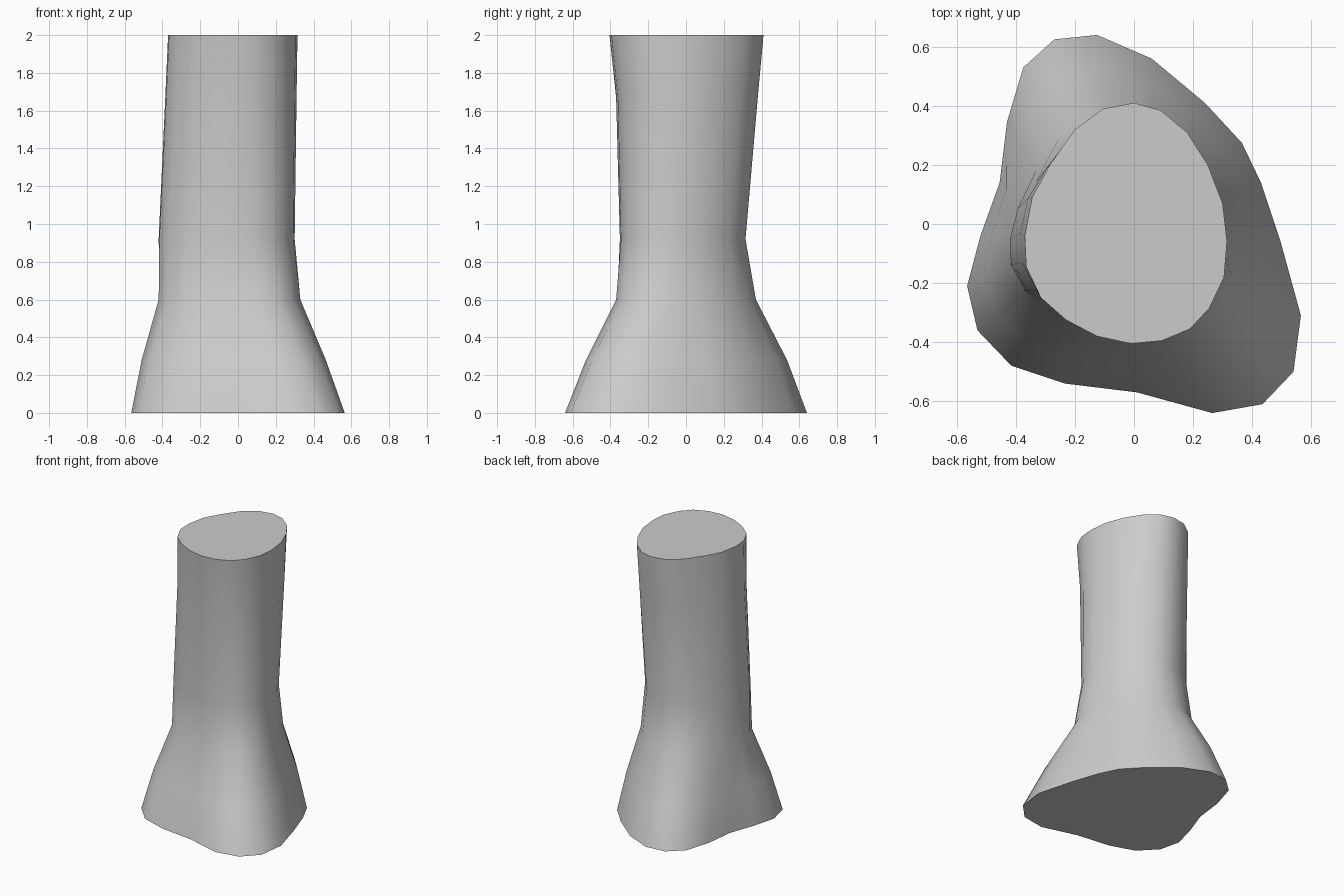
import bpy, bmesh

if "Cube" in bpy.data.objects:
    bpy.data.objects.remove(bpy.data.objects["Cube"])

# Flared foot outline and oval top outline, 20 matching points each
FOOT = [(-.125, .64), (-.27, .625), (-.375, .53), (-.43, .345), (-.455, .14),
        (-.52, -.04), (-.565, -.21), (-.53, -.36), (-.415, -.48), (-.235, -.54),
        (.01, -.57), (.265, -.64), (.435, -.61), (.54, -.50), (.565, -.31),
        (.495, -.055), (.43, .14), (.365, .275), (.24, .41), (.06, .56)]
TOP = [(0, .41), (-.105, .39), (-.2, .32), (-.285, .20), (-.345, .09),
       (-.37, -.04), (-.365, -.145), (-.315, -.25), (-.23, -.325), (-.125, -.38),
       (-.01, -.405), (.095, -.395), (.19, -.355), (.255, -.285), (.305, -.18),
       (.315, -.06), (.30, .07), (.25, .2), (.18, .31), (.09, .385)]

# Each level: z, share of foot shape, x min, x max, y min, y max
LEVELS = [(0, 1, -.565, .565, -.64, .64),
          (.28, .75, -.51, .465, -.53, .535),
          (.6, .3, -.42, .33, -.37, .37),
          (.92, .05, -.42, .30, -.35, .315),
          (1.67, 0, -.385, .31, -.37, .38),
          (2, 0, -.37, .315, -.405, .41)]


def fit(values, lo, hi):
    """Rescale a list of coordinates to span lo..hi."""
    a, b = min(values), max(values)
    return [lo + (v - a) / (b - a) * (hi - lo) for v in values]


def ring(share, x0, x1, y0, y1):
    axes = []
    for i, (lo, hi) in enumerate(((x0, x1), (y0, y1))):
        f = fit([p[i] for p in FOOT], 0, 1)
        t = fit([p[i] for p in TOP], 0, 1)
        axes.append(fit([share * a + (1 - share) * b for a, b in zip(f, t)], lo, hi))
    return list(zip(*axes))


# Trunk lofted through the levels and capped at both ends
bm = bmesh.new()
rings = [[bm.verts.new((x, y, z)) for x, y in ring(*shape)] for z, *shape in LEVELS]
n = len(FOOT)
for low, high in zip(rings, rings[1:]):
    for i in range(n):
        j = (i + 1) % n
        bm.faces.new((low[i], low[j], high[j], high[i]))
bm.faces.new(rings[-1])
bm.faces.new(rings[0][::-1])
bmesh.ops.recalc_face_normals(bm, faces=bm.faces)
mesh = bpy.data.meshes.new("tree_trunk")
bm.to_mesh(mesh)
bm.free()

trunk = bpy.data.objects.new("tree_trunk", mesh)
bpy.context.collection.objects.link(trunk)
bpy.context.view_layer.objects.active = trunk
trunk.select_set(True)
bpy.ops.object.shade_smooth_by_angle(angle=0.8)
